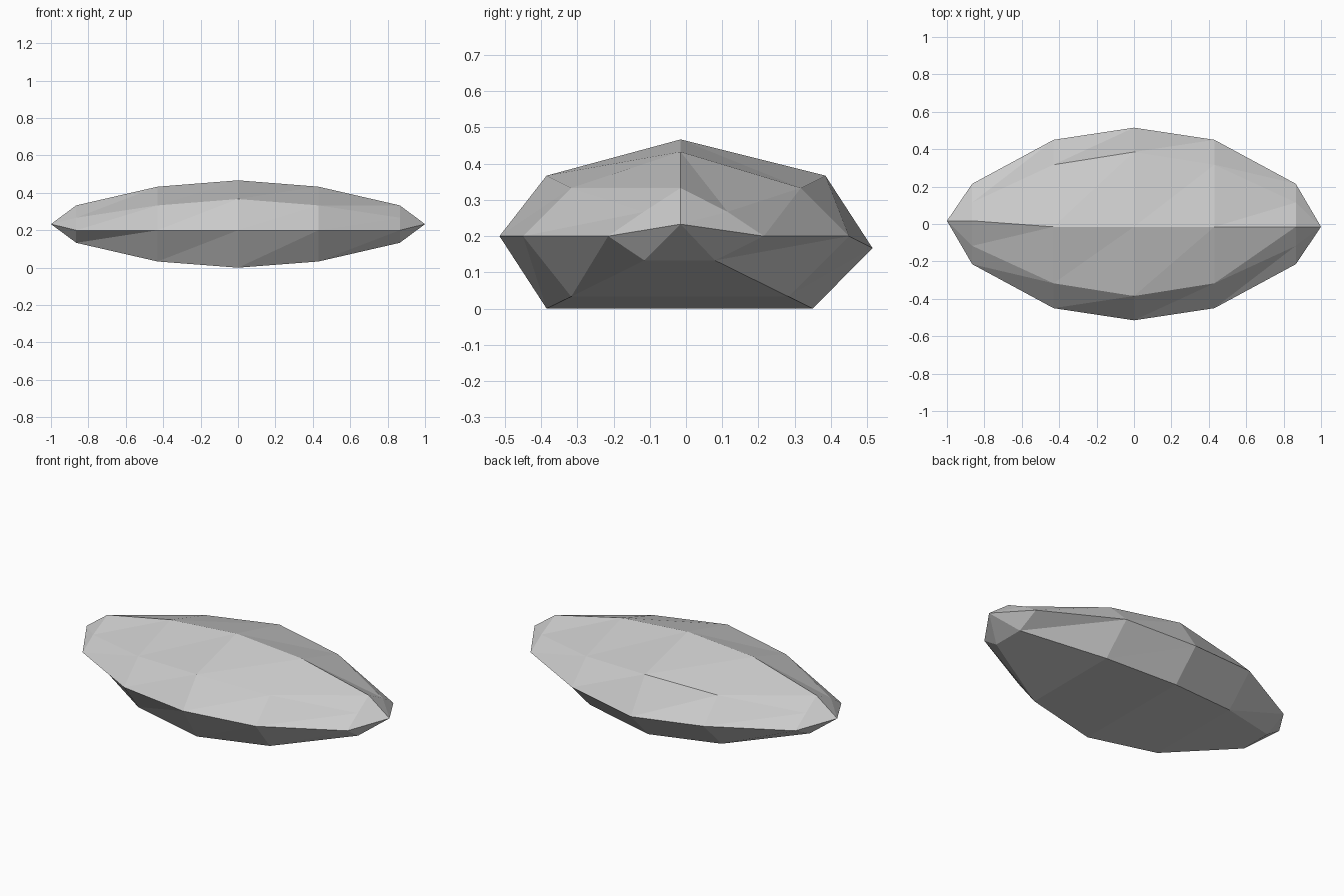
import bpy, bmesh

if "Cube" in bpy.data.objects:
    bpy.data.objects.remove(bpy.data.objects["Cube"])

# Cross-sections (y, z): front low, front belt, front shoulder, ridge, back shoulder, back belt, back low
MID = [(-.385, 0), (-.515, .2), (-.385, .367), (-.015, .467), (.385, .367), (.515, .167), (.35, 0)]
INNER = [(-.317, .033), (-.45, .2), (-.317, .333), (-.015, .433), (.317, .333), (.45, .2), (.283, .033)]
OUTER = [(-.115, .133), (-.215, .2), (-.117, .267), (-.015, .333), (.115, .267), (.215, .2), (.08, .133)]
OUTER_LEFT = OUTER[:3] + [(.017, .333)] + OUTER[4:]
stations = [(-.865, OUTER_LEFT), (-.43, INNER), (0, MID), (.43, INNER), (.865, OUTER)]

bm = bmesh.new()
rings = [[bm.verts.new((x, y, z)) for y, z in sec] for x, sec in stations]
n = len(MID)

# Faceted skin, each panel split along the same diagonal
for a, b in zip(rings, rings[1:]):
    for k in range(n):
        j = (k + 1) % n
        bm.faces.new((a[k], b[k], b[j]))
        bm.faces.new((a[k], b[j], a[j]))

# Pointed ends
for ring, tip in ((rings[0], (-1, .017, .233)), (rings[-1], (1, -.015, .233))):
    t = bm.verts.new(tip)
    for k in range(n):
        bm.faces.new((ring[k], ring[(k + 1) % n], t))

bmesh.ops.recalc_face_normals(bm, faces=bm.faces)
mesh = bpy.data.meshes.new("faceted_stone")
bm.to_mesh(mesh)
bm.free()
bpy.context.collection.objects.link(bpy.data.objects.new("faceted_stone", mesh))
